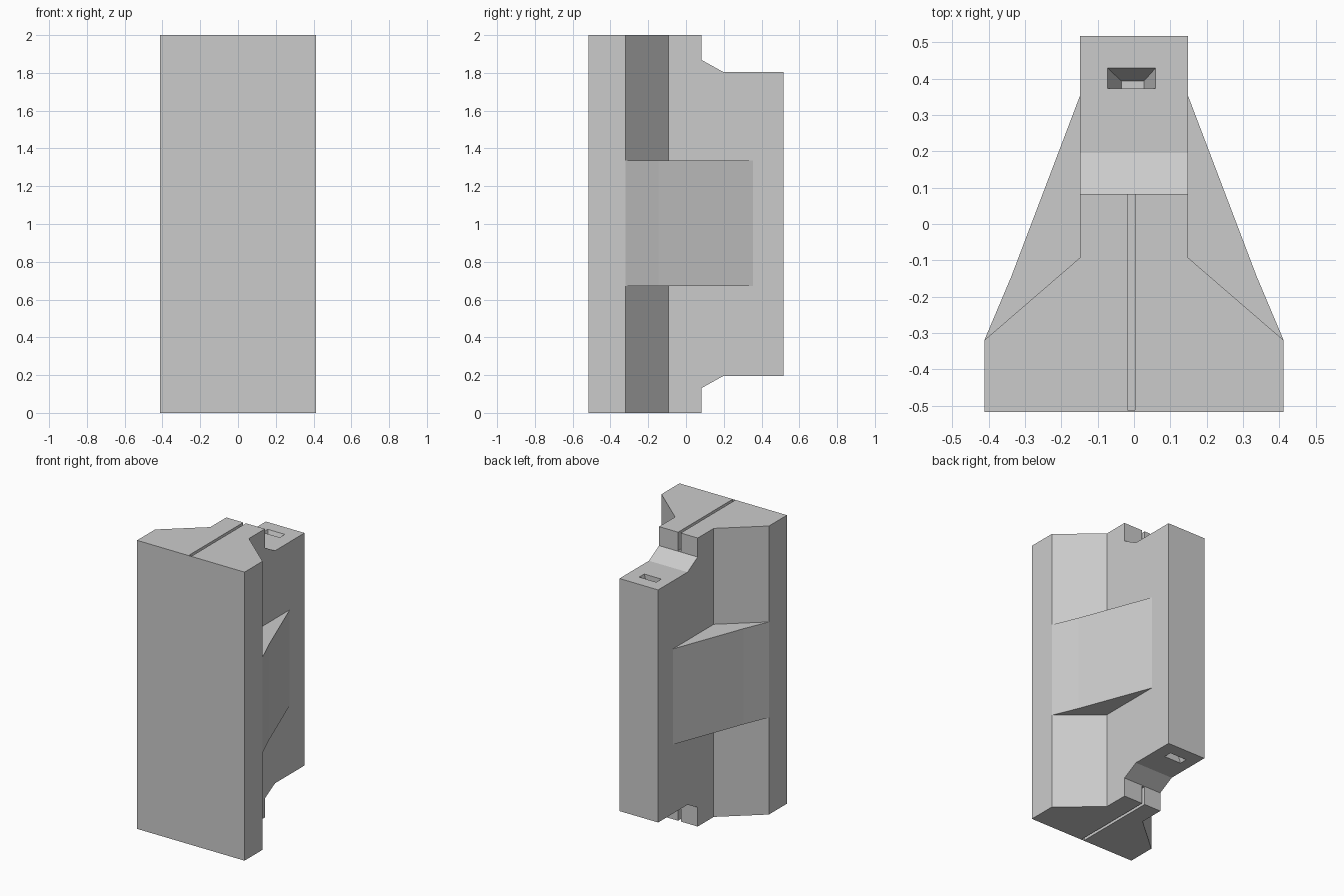
import bpy, bmesh

if "Cube" in bpy.data.objects:
    bpy.data.objects.remove(bpy.data.objects["Cube"])


def loft(name, lower, upper):
    """Closed solid between two matching loops of 3D points."""
    bm = bmesh.new()
    a = [bm.verts.new(p) for p in lower]
    b = [bm.verts.new(p) for p in upper]
    n = len(a)
    bm.faces.new(a)
    bm.faces.new(b)
    for i in range(n):
        j = (i + 1) % n
        bm.faces.new((a[i], a[j], b[j], b[i]))
    bmesh.ops.recalc_face_normals(bm, faces=bm.faces)
    mesh = bpy.data.meshes.new(name)
    bm.to_mesh(mesh)
    bm.free()
    ob = bpy.data.objects.new(name, mesh)
    bpy.context.collection.objects.link(ob)
    return ob


def prism(name, plan, z0, z1):
    return loft(name, [(x, y, z0) for x, y in plan], [(x, y, z1) for x, y in plan])


def rect(x0, x1, y0, y1, z):
    return [(x0, y0, z), (x1, y0, z), (x1, y1, z), (x0, y1, z)]


def cut(target, cutter):
    cutter.hide_render = True
    mod = target.modifiers.new("cut", 'BOOLEAN')
    mod.operation = 'DIFFERENCE'
    mod.solver = 'EXACT'
    mod.object = cutter
    bpy.context.view_layer.objects.active = target
    bpy.ops.object.modifier_apply(modifier=mod.name)
    bpy.data.objects.remove(cutter)


# Main body: wide front plate narrowing into a rear web
half = [(0.412, -0.517), (0.412, -0.32), (0.148, -0.092), (0.148, 0.517)]
body = prism("body", half + [(-x, y) for x, y in reversed(half)], 0, 2)

for top in (True, False):
    def z(depth):
        return 2 - depth if top else depth

    # Stepped, chamfered notch at the rear end
    side = [(0.083, -0.1), (0.083, 0.132), (0.195, 0.194), (0.6, 0.194), (0.6, -0.1)]
    cut(body, loft("notch_cutter", [(-0.5, y, z(d)) for y, d in side],
                   [(0.5, y, z(d)) for y, d in side]))
    # Narrow centre groove
    cut(body, loft("groove_cutter", rect(-0.018, 0.003, -0.512, 0.1, z(-0.05)),
                   rect(-0.018, 0.003, -0.512, 0.1, z(0.128))))
    # Tapered pocket in the rear ledge
    cut(body, loft("pocket_cutter", rect(-0.0738, 0.0604, 0.373, 0.4304, z(0.19)),
                   rect(-0.034, 0.027, 0.373, 0.393, z(0.294))))

# Side gussets bridging plate and web at mid height
for s, label in ((1, "right"), (-1, "left")):
    plan = [(0.412, -0.32), (0.338, -0.145), (0.148, 0.355), (0.148, -0.092)]
    prism(label + "_gusset", [(s * x, y) for x, y in plan], 0.672, 1.335)
